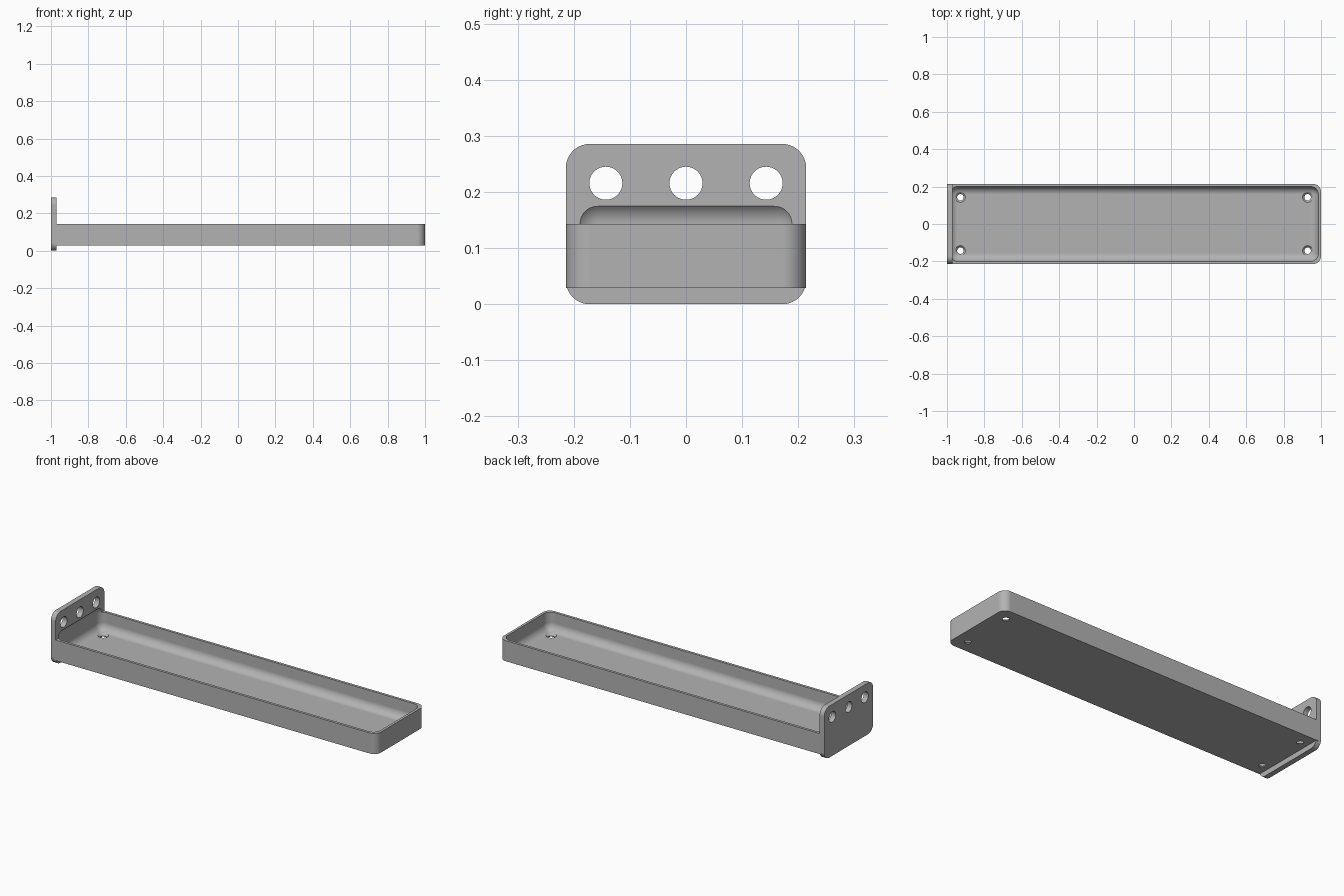
import bpy, bmesh
from math import pi
from mathutils import Matrix, Vector

cube = bpy.data.objects.get("Cube")
if cube:
    bpy.data.objects.remove(cube, do_unlink=True)

MM = 1 / 70  # the part is 140 mm long

grey = bpy.data.materials.new("plain grey")
grey.use_nodes = True
colour = (0.45, 0.45, 0.45, 1)
grey.diffuse_color = colour
grey.node_tree.nodes["Principled BSDF"].inputs["Base Color"].default_value = colour


def make_object(name, bm):
    mesh = bpy.data.meshes.new(name)
    bm.to_mesh(mesh)
    bm.free()
    mesh.materials.append(grey)
    obj = bpy.data.objects.new(name, mesh)
    bpy.context.collection.objects.link(obj)
    return obj


def rounded_box(name, low, high, radius, pick):
    """Box between two corners (mm) with the chosen edges rounded."""
    low, high = Vector(low) * MM, Vector(high) * MM
    bm = bmesh.new()
    bmesh.ops.create_cube(bm, size=1)
    for v in bm.verts:
        v.co = [(a + b) / 2 + c * (b - a) for a, b, c in zip(low, high, v.co)]
    edges = [e for e in bm.edges if pick(e)]
    bmesh.ops.bevel(bm, geom=edges, offset=radius * MM, segments=10,
                    profile=0.5, affect='EDGES')
    return make_object(name, bm)


def drill(name, centre, bottom, top, depth, axis='Z'):
    """Round cutter, tapered when the two radii differ."""
    bm = bmesh.new()
    turn = Matrix.Rotation(pi / 2, 4, 'Y') if axis == 'X' else Matrix()
    bmesh.ops.create_cone(bm, cap_ends=True, segments=40, radius1=bottom * MM,
                          radius2=top * MM, depth=depth * MM,
                          matrix=Matrix.Translation(Vector(centre) * MM) @ turn)
    return make_object(name, bm)


def combine(target, other, operation):
    """Apply a boolean and discard the helper."""
    other.hide_render = True
    bpy.context.view_layer.objects.active = target
    mod = target.modifiers.new("Boolean", 'BOOLEAN')
    mod.operation, mod.solver, mod.object = operation, 'EXACT', other
    bpy.ops.object.modifier_apply(modifier=mod.name)
    bpy.data.objects.remove(other, do_unlink=True)


def along(edge, axis):
    return abs((edge.verts[0].co - edge.verts[1].co)[axis]) > 1e-5


# Upright mounting plate joined to the long tray body
bracket = rounded_box("wall_bracket_tray", (-70, -15, 0), (-68, 15, 20), 3,
                      lambda e: along(e, 0))
body = rounded_box("tray_body", (-68.6, -15, 2), (70, 15, 10), 3,
                   lambda e: along(e, 2) and e.verts[0].co.x > 0)
combine(bracket, body, 'UNION')

# Hollow with rounded edges, biting slightly into the plate
hollow = rounded_box("hollow_cutter", (-69, -14, 3), (69, 14, 13), 3, lambda e: True)
combine(bracket, hollow, 'DIFFERENCE')

# Three mounting holes through the plate
for y in (-10, 0, 10):
    combine(bracket, drill("plate_hole", (-69, y, 15.1), 2.06, 2.06, 6, 'X'), 'DIFFERENCE')

# Countersunk holes in the tray floor
for x in (-65, 65):
    for y in (-10, 10):
        combine(bracket, drill("floor_hole", (x, y, 2.5), 1.2, 1.2, 3), 'DIFFERENCE')
        combine(bracket, drill("floor_countersink", (x, y, 2.75), 1.2, 2.1, 0.9), 'DIFFERENCE')

# Smooth fillets, crisp edges
bpy.ops.object.select_all(action='DESELECT')
bracket.select_set(True)
bpy.context.view_layer.objects.active = bracket
bpy.ops.object.shade_smooth_by_angle(angle=pi / 6)
weighted = bracket.modifiers.new("Weighted normals", 'WEIGHTED_NORMAL')
weighted.keep_sharp = True
